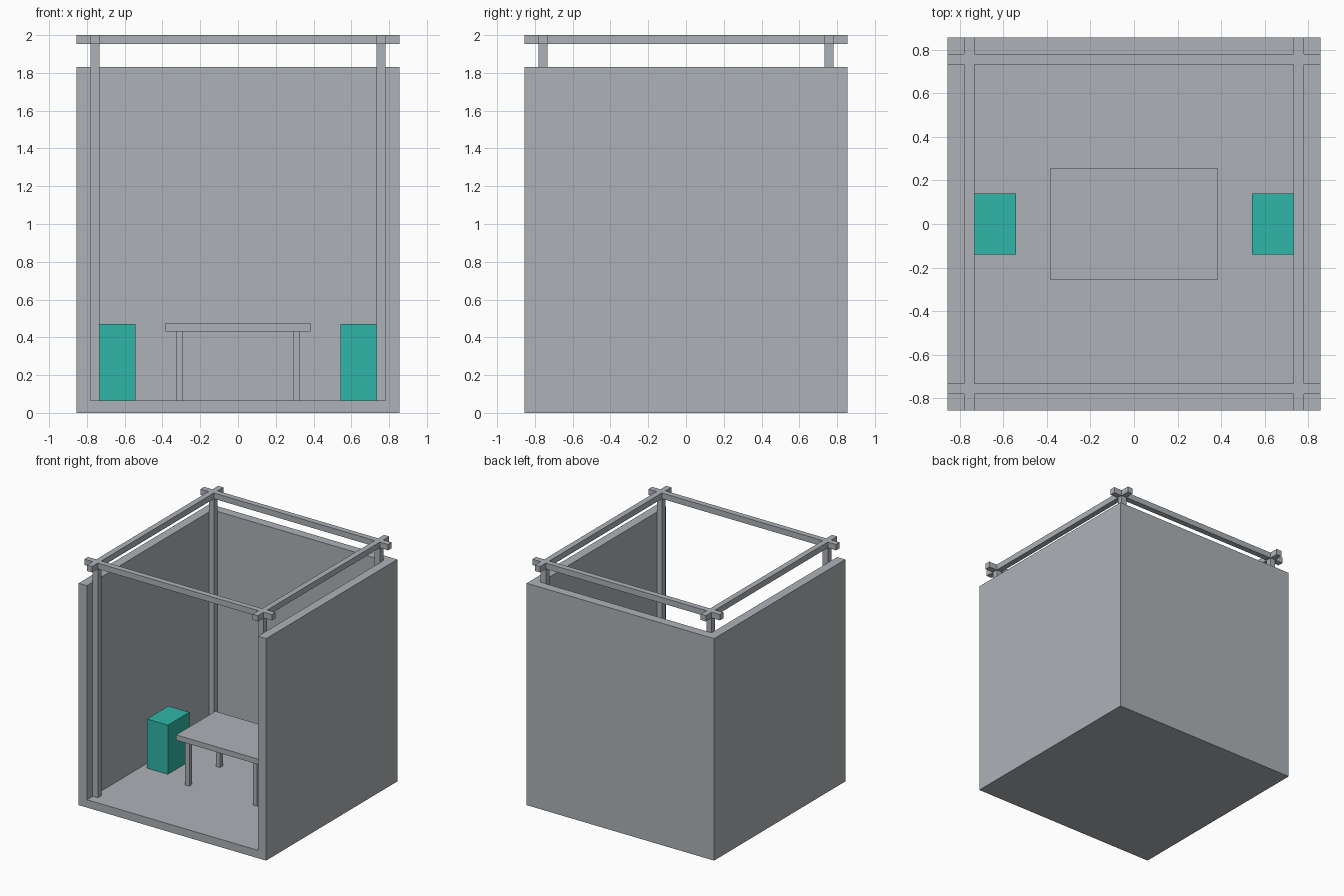
import bpy
from mathutils import Vector

old = bpy.data.objects.get("Cube")
if old:
    bpy.data.objects.remove(old, do_unlink=True)


def material(name, rgb):
    mat = bpy.data.materials.new(name)
    mat.use_nodes = True
    mat.diffuse_color = (*rgb, 1)
    mat.node_tree.nodes["Principled BSDF"].inputs["Base Color"].default_value = (*rgb, 1)
    return mat


GREY = material("light_grey", (0.42, 0.445, 0.474))
TEAL = material("teal", (0.028, 0.468, 0.392))


def box(name, low, high, mat=GREY):
    """Axis-aligned box between two opposite corners."""
    low, high = Vector(low), Vector(high)
    bpy.ops.mesh.primitive_cube_add(size=1)
    obj = bpy.context.object
    obj.name = obj.data.name = name
    for v in obj.data.vertices:
        v.co = (low + high) / 2 + v.co * (high - low)
    obj.data.materials.append(mat)
    return obj


def combine(target, other, operation):
    """Apply a boolean and remove the second shape."""
    mod = target.modifiers.new("combine", 'BOOLEAN')
    mod.operation, mod.object, mod.solver = operation, other, 'EXACT'
    bpy.context.view_layer.objects.active = target
    bpy.ops.object.modifier_apply(modifier=mod.name)
    bpy.data.objects.remove(other, do_unlink=True)


HALF = 0.855      # half width of the booth
INNER = 0.78      # inner face of the walls
POST = 0.733      # inner face of the posts
FLOOR = 0.065
WALL_TOP = 1.83
BEAM = 1.952      # underside of the top beams
TOP = 2.0

# Booth shell: floor, two side walls and back wall, open at front and top
shell = box("booth_shell", (-HALF, -HALF, 0), (HALF, HALF, WALL_TOP))
cutter = box("cutter", (-INNER, -HALF - 1, FLOOR), (INNER, INNER, WALL_TOP + 1))
cutter.hide_render = True
combine(shell, cutter, 'DIFFERENCE')


def span(sign, a, b):
    return sorted((sign * a, sign * b))


# Top frame: four crossing beams with overhanging ends
beams = []
for s in (-1, 1):
    a, b = span(s, POST, INNER)
    beams.append(box("top_frame", (a, -HALF, BEAM), (b, HALF, TOP)))
    beams.append(box("cross_beam", (-HALF, a, BEAM), (HALF, b, TOP)))
frame = beams[0]
for beam in beams[1:]:
    combine(frame, beam, 'UNION')

# Corner posts and table legs
for sx, side in ((-1, "right"), (1, "left")):
    for sy, end in ((-1, "front"), (1, "back")):
        x, y = span(sx, POST, INNER), span(sy, POST, INNER)
        box(f"{end}_{side}_post", (x[0], y[0], FLOOR), (x[1], y[1], BEAM))
        x, y = span(sx, 0.29, 0.328), span(sy, 0.182, 0.22)
        box(f"{end}_{side}_table_leg", (x[0], y[0], FLOOR), (x[1], y[1], 0.432))
    # Box seat beside each wall
    x = span(sx, 0.542, POST)
    box(f"{side}_seat", (x[0], -0.14, FLOOR), (x[1], 0.14, 0.47), TEAL)

# Table top
box("table_top", (-0.385, -0.255, 0.432), (0.385, 0.255, 0.476))
